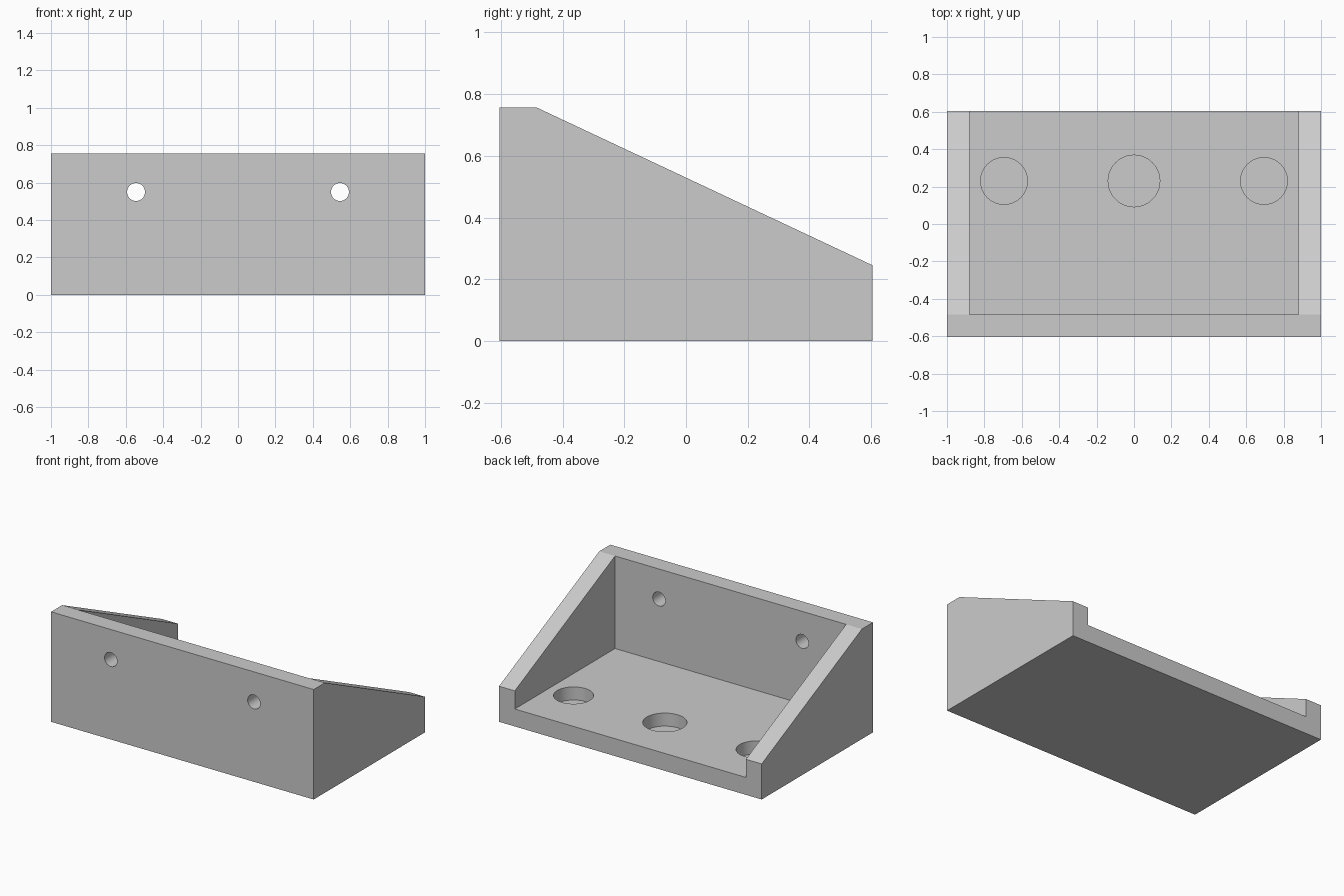
import bpy
import bmesh
from math import radians
from mathutils import Matrix, Vector

cube = bpy.data.objects.get("Cube")
if cube:
    bpy.data.objects.remove(cube, do_unlink=True)

HALF_W, INNER_W = 1.0, 0.88
FRONT, BACK = -0.605, 0.605
WALL_Y, FLOOR_Z = -0.485, 0.12
TOP_Z, LIP_Z = 0.757, 0.245
HOLE_BOTTOM = 0.03

grey = bpy.data.materials.new("light_grey")
grey.use_nodes = True
colour = (0.6, 0.6, 0.6, 1)
grey.diffuse_color = colour
grey.node_tree.nodes["Principled BSDF"].inputs["Base Color"].default_value = colour


def to_object(name, bm):
    bmesh.ops.recalc_face_normals(bm, faces=bm.faces)
    mesh = bpy.data.meshes.new(name)
    bm.to_mesh(mesh)
    bm.free()
    mesh.materials.append(grey)
    obj = bpy.data.objects.new(name, mesh)
    bpy.context.collection.objects.link(obj)
    return obj


def prism(name, profile, half_width):
    """Extrude a (y, z) profile symmetrically along x."""
    bm = bmesh.new()
    face = bm.faces.new([bm.verts.new((-half_width, y, z)) for y, z in profile])
    side = bmesh.ops.extrude_face_region(bm, geom=[face])["geom"]
    for v in side:
        if isinstance(v, bmesh.types.BMVert):
            v.co.x = half_width
    return to_object(name, bm)


def drill(name, radius, depth, centre, axis):
    bm = bmesh.new()
    turn = Vector((0, 0, 1)).rotation_difference(Vector(axis)).to_matrix().to_4x4()
    bmesh.ops.create_cone(bm, cap_ends=True, segments=64, radius1=radius,
                          radius2=radius, depth=depth,
                          matrix=Matrix.Translation(centre) @ turn)
    return to_object(name, bm)


# Wedge-shaped body
bracket = prism("bracket", [(FRONT, 0), (BACK, 0), (BACK, LIP_Z),
                            (WALL_Y, TOP_Z), (FRONT, TOP_Z)], HALF_W)

# Pocket between the side walls, open to the top and back
cutters = [prism("pocket_cutter", [(WALL_Y, FLOOR_Z), (1, FLOOR_Z),
                                   (1, 1), (WALL_Y, 1)], INNER_W)]

# Blind round sockets in the floor
for x, radius in ((-0.695, 0.125), (0, 0.138), (0.695, 0.125)):
    cutters.append(drill("socket_cutter", radius, 0.2,
                         (x, 0.23, HOLE_BOTTOM + 0.1), (0, 0, 1)))

# Screw holes through the upright wall
for x in (-0.545, 0.545):
    cutters.append(drill("screw_hole_cutter", 0.048, 0.3,
                         (x, (FRONT + WALL_Y) / 2, 0.55), (0, 1, 0)))

bpy.ops.object.select_all(action='DESELECT')
bpy.context.view_layer.objects.active = bracket
bracket.select_set(True)
for cutter in cutters:
    cutter.hide_render = True
    mod = bracket.modifiers.new("cut", 'BOOLEAN')
    mod.operation = 'DIFFERENCE'
    mod.solver = 'EXACT'
    mod.object = cutter
    bpy.ops.object.modifier_apply(modifier=mod.name)
for cutter in cutters:
    bpy.data.objects.remove(cutter, do_unlink=True)

# Smooth hole walls, sharp edges elsewhere
bpy.ops.object.shade_smooth_by_angle(angle=radians(20))
